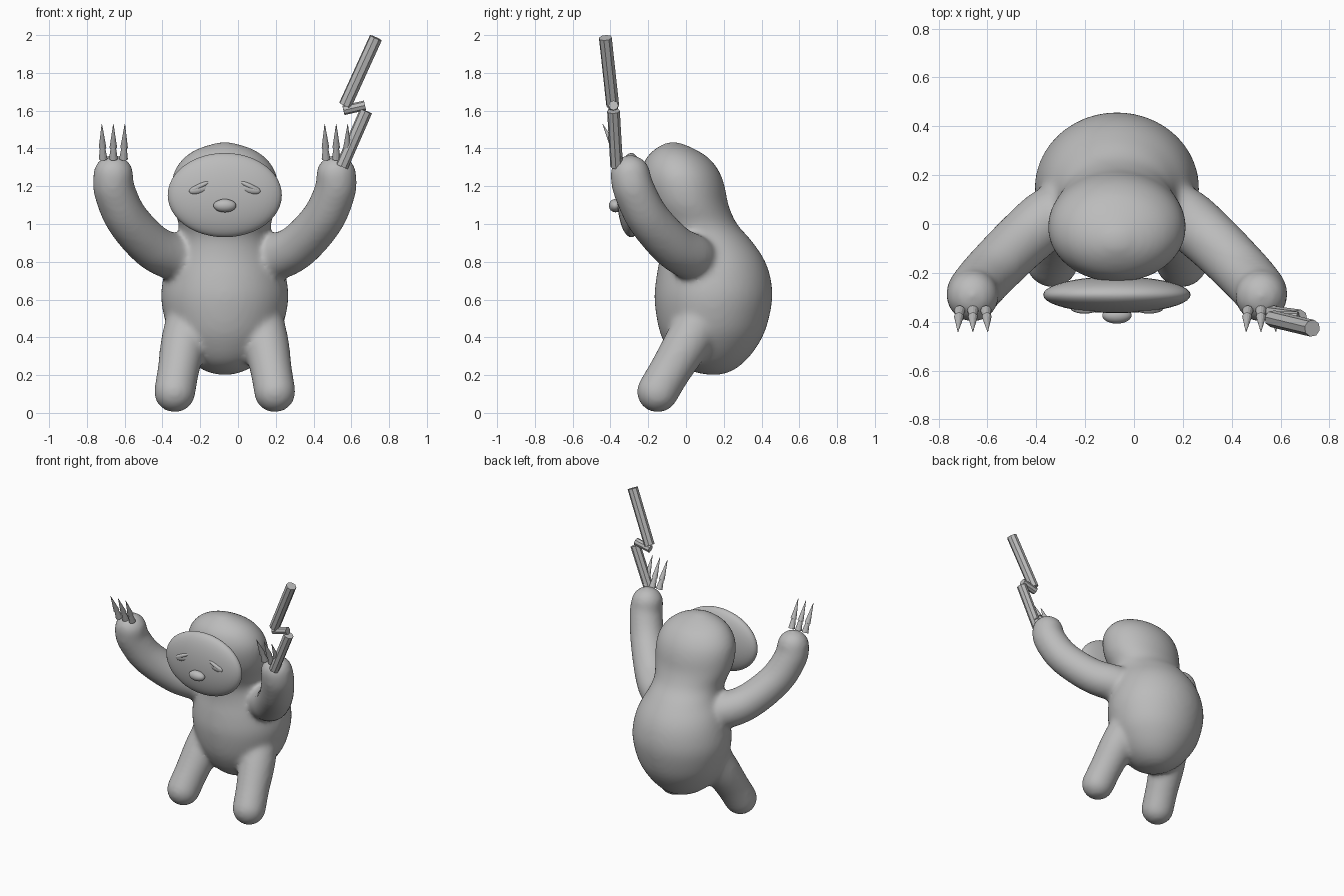
import bpy, bmesh
from math import sin, cos, pi
from mathutils import Vector, Matrix

cube = bpy.data.objects.get("Cube")
if cube:
    bpy.data.objects.remove(cube, do_unlink=True)

CENTRE_X = -0.07  # the animal's own mirror plane
grey = bpy.data.materials.new("plain_grey")
grey.use_nodes = True
grey.diffuse_color = (0.5, 0.5, 0.5, 1)
grey.node_tree.nodes["Principled BSDF"].inputs["Base Color"].default_value = grey.diffuse_color


def finish(name, bm, smooth=True):
    bmesh.ops.recalc_face_normals(bm, faces=bm.faces)
    mesh = bpy.data.meshes.new(name)
    for face in bm.faces:
        face.smooth = smooth
    bm.to_mesh(mesh)
    bm.free()
    mesh.materials.append(grey)
    obj = bpy.data.objects.new(name, mesh)
    obj.location.x = CENTRE_X
    bpy.context.collection.objects.link(obj)
    return obj


def spline(rows, steps):
    """Smooth curve through rows of equal length."""
    pts = [rows[0]] + list(rows) + [rows[-1]]
    out = []
    for a, b, c, d in zip(pts, pts[1:], pts[2:], pts[3:]):
        for i in range(steps):
            t = i / steps
            out.append([q + t / 2 * (r - p + t * (2 * p - 5 * q + 4 * r - s + t * (3 * (q - r) + s - p)))
                        for p, q, r, s in zip(a, b, c, d)])
    return out + [list(rows[-1])]


def add_limb(bm, path, side):
    for x, y, z, r in spline(path, 9):
        bmesh.ops.create_icosphere(bm, subdivisions=3, radius=r,
                                   matrix=Matrix.Translation((side * x, y, z)))


def add_torso(bm, rows, sides=48):
    rings = []
    for z, front, back, rx in spline(rows, 3):
        mid, ry = (front + back) / 2, (back - front) / 2
        rings.append([bm.verts.new((rx * cos(2 * pi * i / sides), mid + ry * sin(2 * pi * i / sides), z))
                      for i in range(sides)])
    for low, high in zip(rings, rings[1:]):
        for i in range(sides):
            j = (i + 1) % sides
            bm.faces.new((low[i], low[j], high[j], high[i]))
    bm.faces.new(rings[0][::-1])
    bm.faces.new(rings[-1])


def add_ellipsoid(bm, centre, radii, tilt=0):
    place = (Matrix.Translation(centre) @ Matrix.Rotation(tilt, 4, 'Y')
             @ Matrix.Diagonal((*radii, 1)))
    bmesh.ops.create_uvsphere(bm, u_segments=40, v_segments=24, radius=1, matrix=place)


def add_rod(bm, start, end, r1, r2, sides):
    start, end = Vector(start), Vector(end)
    axis = end - start
    place = Matrix.Translation((start + end) / 2) @ axis.to_track_quat('Z', 'Y').to_matrix().to_4x4()
    bmesh.ops.create_cone(bm, cap_ends=True, segments=sides, radius1=r1, radius2=r2,
                          depth=axis.length, matrix=place)


# Torso and head outline: height, front, back, half width
TORSO = [(0.2, 0.13, 0.17, 0.02), (0.22, 0.03, 0.24, 0.1), (0.27, -0.05, 0.31, 0.18),
         (0.35, -0.105, 0.375, 0.25), (0.45, -0.145, 0.425, 0.305), (0.6, -0.167, 0.457, 0.337),
         (0.72, -0.157, 0.447, 0.325), (0.82, -0.14, 0.41, 0.295), (0.92, -0.14, 0.34, 0.25),
         (1, -0.17, 0.27, 0.245), (1.1, -0.21, 0.225, 0.275), (1.2, -0.235, 0.205, 0.283),
         (1.28, -0.235, 0.175, 0.267), (1.35, -0.21, 0.12, 0.217), (1.4, -0.16, 0.04, 0.14),
         (1.433, -0.1, -0.04, 0.03)]
# Limb paths: x, y, z, radius
ARM = [(0.15, 0.08, 0.8, 0.12), (0.27, 0.03, 0.825, 0.125), (0.39, -0.07, 0.885, 0.12),
       (0.52, -0.2, 1.03, 0.115), (0.585, -0.275, 1.18, 0.111), (0.59, -0.295, 1.26, 0.107)]
LEG = [(0.19, 0.06, 0.46, 0.13), (0.22, 0, 0.36, 0.122), (0.245, -0.08, 0.23, 0.112),
       (0.265, -0.15, 0.112, 0.111)]

# Fused body with head, arms and legs
bm = bmesh.new()
add_torso(bm, TORSO)
for side in (-1, 1):
    add_limb(bm, ARM, side)
    add_limb(bm, LEG, side)
body = finish("body", bm)
fuse = body.modifiers.new("Fuse", 'REMESH')
fuse.mode = 'VOXEL'
fuse.voxel_size = 0.015
fuse.use_smooth_shade = True
soften = body.modifiers.new("Soften", 'SMOOTH')
soften.factor = 0.5
soften.iterations = 14

# Face disc and nose
bm = bmesh.new()
add_ellipsoid(bm, (0, -0.29, 1.153), (0.302, 0.075, 0.223))
finish("face_disc", bm)
bm = bmesh.new()
add_ellipsoid(bm, (0, -0.374, 1.097), (0.06, 0.034, 0.035))
finish("nose", bm)

for side, label in ((-1, "right"), (1, "left")):
    # Drooping eye with heavy upper lid
    bm = bmesh.new()
    add_ellipsoid(bm, (side * 0.138, -0.348, 1.184), (0.052, 0.017, 0.024), side * 0.25)
    add_ellipsoid(bm, (side * 0.132, -0.35, 1.2), (0.056, 0.017, 0.014), side * 0.45)
    finish(label + "_eye", bm)

    # Three claws, each a socket and a spike
    for i in (-1, 0, 1):
        bm = bmesh.new()
        x = side * 0.59 + i * 0.054
        joint = (x + i * 0.003, -0.38, 1.405)
        add_rod(bm, (x, -0.355, 1.345), joint, 0.023, 0.014, 12)
        add_rod(bm, joint, (x + i * 0.007, -0.442, 1.53), 0.02, 0.001, 12)
        finish(label + "_claw", bm, False)

# Jointed stick in the left hand
STICK = {"lower_stick": ((0.62, -0.367, 1.305), (0.748, -0.384, 1.598), 0.034),
         "stick_link": ((0.628, -0.386, 1.602), (0.742, -0.384, 1.628), 0.026),
         "upper_stick": ((0.637, -0.388, 1.628), (0.8, -0.427, 1.986), 0.035)}
for name, (start, end, radius) in STICK.items():
    bm = bmesh.new()
    add_rod(bm, start, end, radius, radius, 8)
    finish(name, bm, False)
